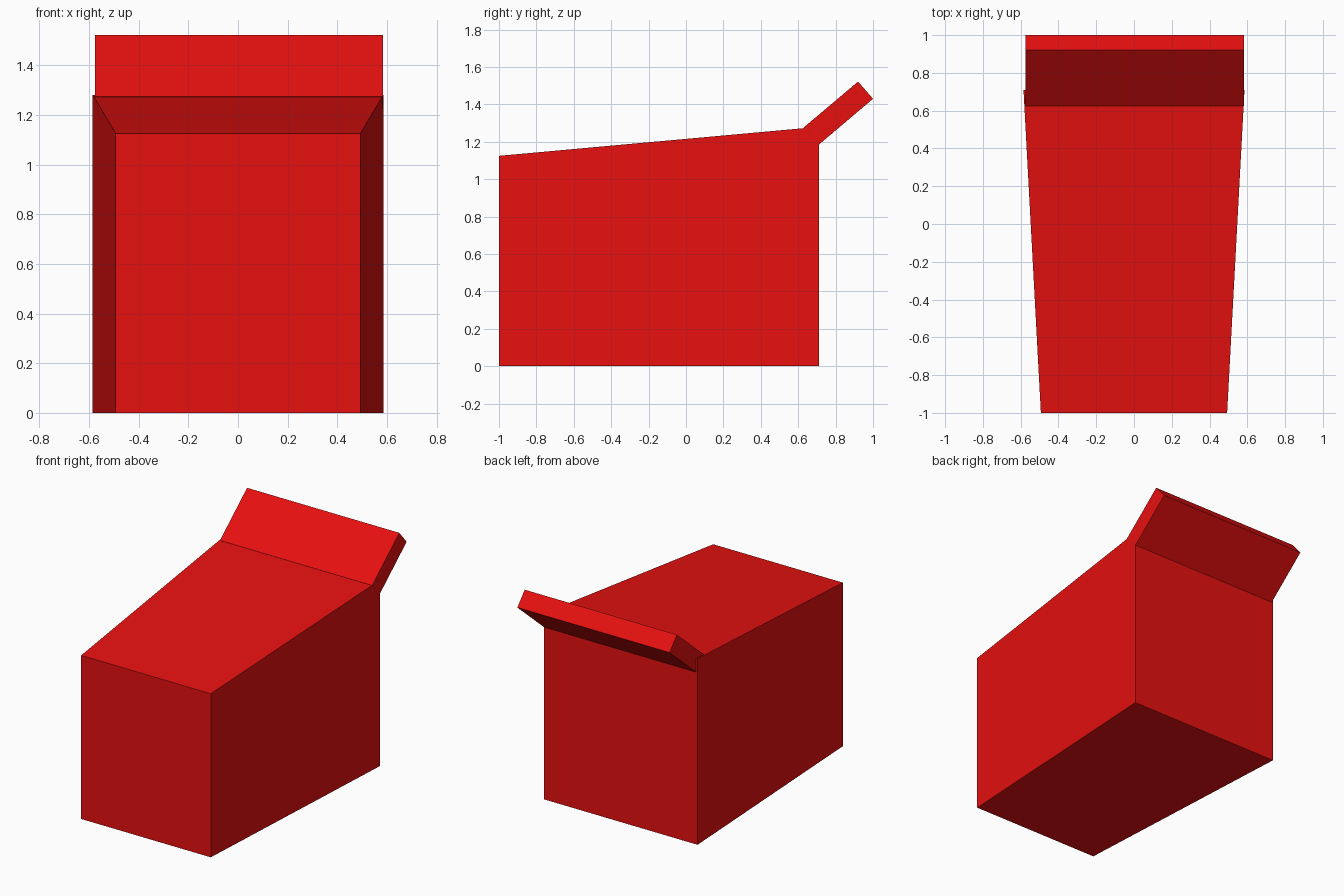
import bpy
import bmesh

cube = bpy.data.objects.get("Cube")
if cube:
    bpy.data.objects.remove(cube, do_unlink=True)

RED = (0.8, 0.005, 0.005, 1)
red = bpy.data.materials.new("red")
red.use_nodes = True
red.diffuse_color = RED
red.node_tree.nodes["Principled BSDF"].inputs["Base Color"].default_value = RED


def extrude_profile(name, profile, left, right):
    """Extrude a side profile of (y, z) points from x = left to x = right."""
    bm = bmesh.new()
    face = bm.faces.new([bm.verts.new((left, y, z)) for y, z in profile])
    new = bmesh.ops.extrude_face_region(bm, geom=[face])["geom"]
    verts = [v for v in new if isinstance(v, bmesh.types.BMVert)]
    bmesh.ops.translate(bm, verts=verts, vec=(right - left, 0, 0))
    bmesh.ops.recalc_face_normals(bm, faces=bm.faces)
    mesh = bpy.data.meshes.new(name)
    bm.to_mesh(mesh)
    bm.free()
    mesh.materials.append(red)
    obj = bpy.data.objects.new(name, mesh)
    bpy.context.collection.objects.link(obj)
    return obj


# Wedge body with a sloping top, narrowed towards the front
FRONT, BACK = -1.0, 0.71
body = extrude_profile(
    "body", [(FRONT, 0), (BACK, 0), (BACK, 1.28), (FRONT, 1.125)], -0.585, 0.585)
for v in body.data.vertices:
    if v.co.y < 0:
        v.co.x *= 0.493 / 0.585

# Tilted slab rising from the rear top edge
extrude_profile(
    "rear_flap", [(0.625, 1.273), (0.705, 1.18), (1.0, 1.43), (0.92, 1.522)],
    -0.575, 0.583)
